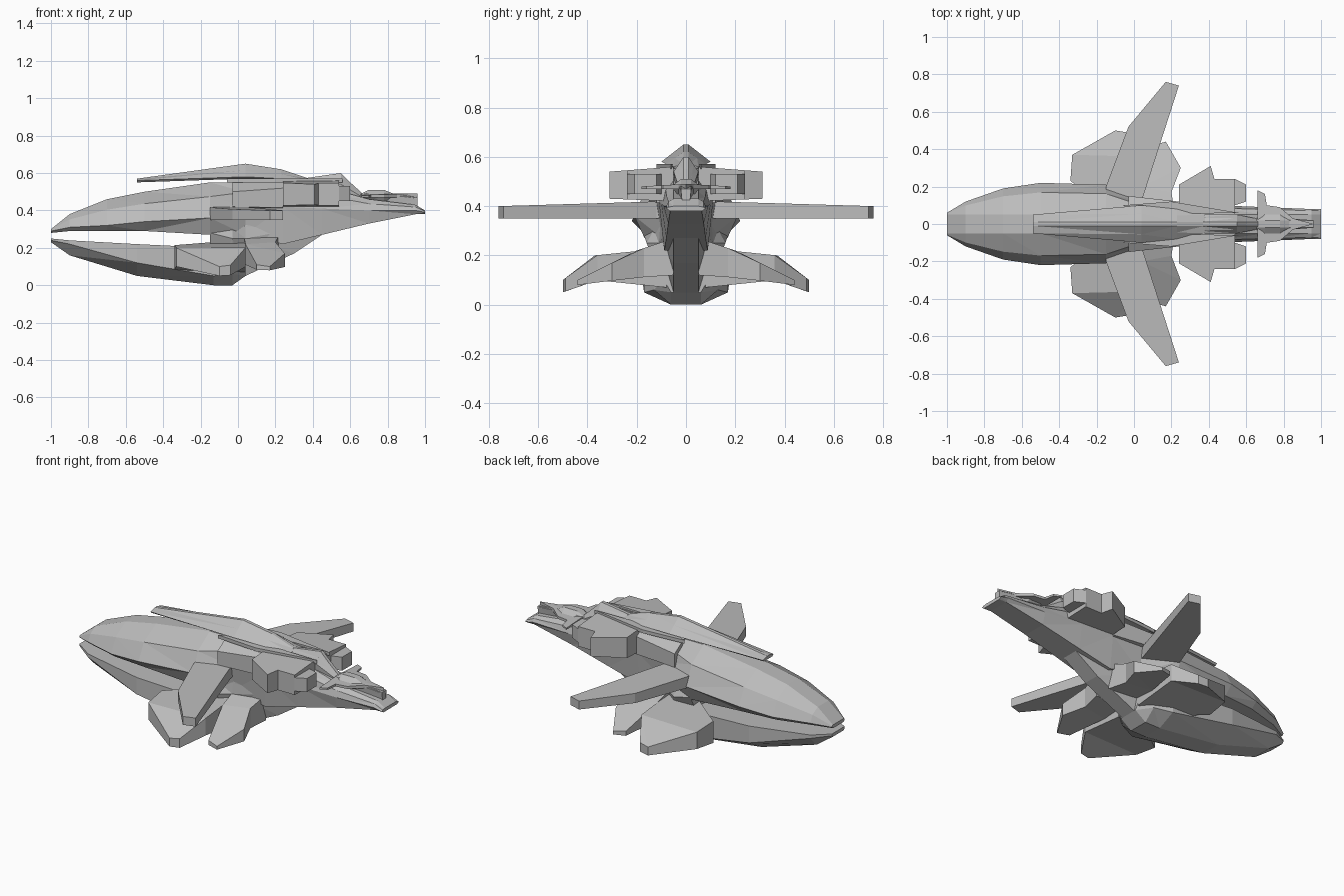
import bpy
import bmesh

default_cube = bpy.data.objects.get("Cube")
if default_cube:
    bpy.data.objects.remove(default_cube, do_unlink=True)

# One plain hull colour
hull_grey = bpy.data.materials.new("hull_grey")
hull_grey.use_nodes = True
grey = (.5, .5, .5, 1)
hull_grey.diffuse_color = grey
hull_grey.node_tree.nodes["Principled BSDF"].inputs["Base Color"].default_value = grey


def bridge(bm, ring, following):
    """Join two equal closed rings of vertices with a band of faces."""
    shifted_ring = ring[1:] + ring[:1]
    shifted_following = following[1:] + following[:1]
    for corners in zip(ring, shifted_ring, shifted_following, following):
        bm.faces.new(corners)


def finish(name, bm):
    """Turn the bmesh into a flat shaded object."""
    bmesh.ops.triangulate(bm, faces=bm.faces[:])
    bmesh.ops.recalc_face_normals(bm, faces=bm.faces)
    mesh = bpy.data.meshes.new(name)
    bm.to_mesh(mesh)
    bm.free()
    mesh.materials.append(hull_grey)
    part = bpy.data.objects.new(name, mesh)
    bpy.context.collection.objects.link(part)
    return part


def loft(name, sections, crown, keel, bulge=0):
    """Skin symmetric sections of x, top height, side height, half width, low height.

    Crown and keel limit the half widths of the top and bottom faces.
    """
    bm = bmesh.new()
    rings = []
    for x, top, side, width, low in sections:
        top_width = min(crown, width)
        low_width = min(keel, width * .8)
        shoulder_width = (top_width + width) / 2 + bulge * (width - top_width)
        shoulder = (top + side) / 2 + bulge * (top - side) / 2
        half = [(top_width, top), (shoulder_width, shoulder), (width, side), (low_width, low)]
        outline = half + [(-y, z) for y, z in reversed(half)]
        rings.append([bm.verts.new((x, y, z)) for y, z in outline])
    for ring, following in zip(rings, rings[1:]):
        bridge(bm, ring, following)
    bm.faces.new(rings[0])
    bm.faces.new(rings[-1])
    return finish(name, bm)


def thickness_at(y, stations):
    """Interpolate low and high surface between stations of y, low, high."""
    for inner, outer in zip(stations, stations[1:]):
        if y <= outer[0]:
            blend = max(0, (y - inner[0]) / (outer[0] - inner[0]))
            return [a + blend * (b - a) for a, b in zip(inner[1:], outer[1:])]
    return stations[-1][1:]


def slab_pair(name, outline, stations):
    """Closed plan outline with thickness following the span, built on both sides."""
    bm = bmesh.new()
    low_ring, high_ring = [], []
    for x, y in outline:
        low, high = thickness_at(y, stations)
        low_ring.append(bm.verts.new((x, y, low)))
        high_ring.append(bm.verts.new((x, y, high)))
    bm.faces.new(low_ring)
    bm.faces.new(high_ring)
    bridge(bm, low_ring, high_ring)
    part = finish(name, bm)
    mirror = part.modifiers.new("Mirror", "MIRROR")
    mirror.use_axis = (False, True, False)
    mirror.use_mirror_merge = False
    return part


# Upper hull shell running back into the slim tail boom
upper_hull_sections = [
    (-1, .3, .29, .06, .28),
    (-.9, .38, .31, .12, .29),
    (-.7, .46, .32, .19, .29),
    (-.5, .5, .34, .22, .29),
    (-.15, .55, .36, .21, .27),
    (.04, .55, .42, .12, .27),
    (.24, .56, .42, .11, .22),
    (.45, .53, .41, .1, .27),
    (.7, .46, .4, .09, .33),
    (.95, .43, .4, .08, .38),
    (1, .4, .39, .08, .38),
]
loft("upper_hull", upper_hull_sections, crown=.05, keel=.17, bulge=.2)

# Lower jaw hull, open gap above it
lower_hull_sections = [
    (-1, .25, .24, .06, .23),
    (-.9, .24, .22, .12, .16),
    (-.54, .22, .12, .18, .05),
    (-.13, .2, .05, .17, 0),
    (-.03, .2, .06, .13, 0),
    (.04, .2, .1, .09, .05),
]
loft("lower_hull", lower_hull_sections, crown=1, keel=.06)

# Neck joining both hulls, sloping up into the tail as a keel
neck_sections = [
    (-.15, .36, .28, .17, .03),
    (-.03, .36, .25, .16, 0),
    (.04, .38, .25, .11, .05),
    (.3, .4, .3, .08, .17),
    (.45, .4, .34, .07, .27),
]
loft("neck", neck_sections, crown=.1, keel=.05)

# Raised ridge over the back
ridge_sections = [
    (-.54, .57, .56, .05, .55),
    (.04, .65, .58, .1, .57),
    (.23, .62, .57, .08, .55),
    (.38, .57, .56, .05, .54),
]
loft("dorsal_ridge", ridge_sections, crown=.01, keel=.1)

# Rear fairing behind the ridge
fairing_sections = [
    (.34, .57, .55, .06, .5),
    (.55, .6, .54, .05, .45),
    (.6, .55, .51, .04, .43),
    (.7, .46, .45, .02, .43),
]
loft("rear_fairing", fairing_sections, crown=.01, keel=.1)

# Raised spindle on the tail
spindle_sections = [
    (.64, .48, .47, .02, .45),
    (.7, .51, .48, .06, .45),
    (.78, .51, .48, .06, .44),
    (.83, .49, .48, .03, .43),
    (.96, .47, .46, .02, .42),
]
loft("tail_spindle", spindle_sections, crown=.02, keel=.03)

# Thin rails beside the ridge
rail_outline = [(-.06, .1), (.2, .12), (.56, .06), (.04, .05)]
slab_pair("side_rail", rail_outline, [(0, .55, .57), (1, .55, .57)])

# Shoulder blocks ahead of the engines
shoulder_outline = [(-.03, .04), (-.03, .15), (.24, .12), (.24, .04)]
slab_pair("shoulder_block", shoulder_outline, [(.04, .4, .57), (.15, .42, .5)])

# Engine pods with stepped outer sides and a narrower exhaust
pod_outline = [(.24, .05), (.24, .21), (.41, .31), (.43, .24), (.54, .24), (.54, .05)]
slab_pair("engine_pod", pod_outline, [(.05, .42, .56), (.31, .43, .54)])
exhaust_outline = [(.54, .1), (.54, .24), (.6, .21), (.6, .12)]
slab_pair("engine_exhaust", exhaust_outline, [(0, .45, .53), (1, .45, .53)])

# Swept main wings
wing_outline = [(-.15, .08), (-.15, .2), (-.03, .52), (.17, .76), (.24, .74), (.04, .12), (.04, .08)]
slab_pair("main_wing", wing_outline, [(.08, .35, .42), (.76, .35, .4)])

# Forward lower fins, blunt in front and drooping outward
front_fin_outline = [(-.14, .08), (-.34, .23), (-.33, .37), (-.1, .5), (-.04, .49), (.04, .36), (.04, .08)]
slab_pair("front_lower_fin", front_fin_outline, [(.08, .07, .23), (.37, .1, .2), (.5, .05, .1)])

# Rear lower fins
rear_fin_outline = [(.03, .05), (.04, .2), (.1, .42), (.17, .44), (.25, .3), (.2, .17), (.22, .05)]
slab_pair("rear_lower_fin", rear_fin_outline, [(.05, .12, .27), (.2, .11, .22), (.44, .08, .1)])

# Small tailplane under the spindle
tailplane_outline = [(.66, 0), (.66, .18), (.7, .16), (.71, .1), (.78, .09), (.85, .03), (.96, 0)]
slab_pair("tailplane", tailplane_outline, [(0, .47, .49), (.18, .47, .48)])
